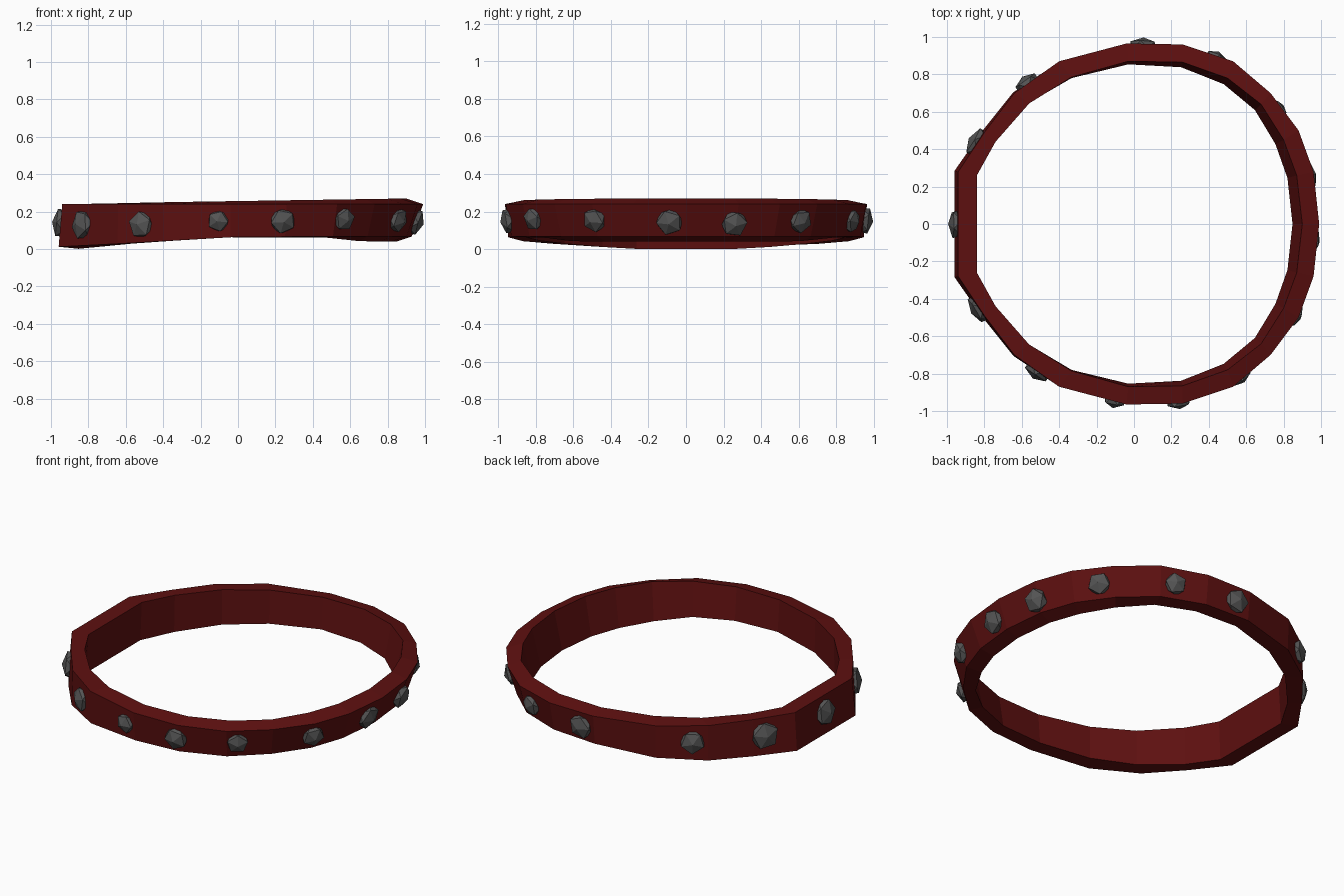
import bpy, bmesh, math
from mathutils import Vector, Matrix

if "Cube" in bpy.data.objects:
    bpy.data.objects.remove(bpy.data.objects["Cube"])

def material(name, col):
    m = bpy.data.materials.new(name)
    m.diffuse_color = (*col, 1)
    m.use_nodes = True
    m.node_tree.nodes["Principled BSDF"].inputs["Base Color"].default_value = m.diffuse_color
    return m

def finish(name, bm, mat):
    bmesh.ops.recalc_face_normals(bm, faces=bm.faces[:])
    me = bpy.data.meshes.new(name)
    bm.to_mesh(me)
    bm.free()
    me.materials.append(mat)
    ob = bpy.data.objects.new(name, me)
    bpy.context.collection.objects.link(ob)
    return ob

def curve(x, pts):
    """Piecewise linear height along x."""
    if x <= pts[0][0]:
        return pts[0][1]
    for (x0, a), (x1, b) in zip(pts, pts[1:]):
        if x <= x1:
            return a + (b - a) * (x - x0) / (x1 - x0)
    return pts[-1][1]

def taper(x):
    """How far the lower rim pulls inward: flares at the left, narrows at the right."""
    return curve(x, [(-0.94, -0.02), (0, 0.02), (0.99, 0.062)])

def mirrored(half):
    return half + [(x, -y) for x, y in reversed(half[1:])]

red = material("dark_red", (0.11, 0.005, 0.005))
grey = material("dark_grey", (0.09, 0.09, 0.09))

# Band: uneven ring outlines, mirrored front to back
outer = mirrored([(.99, 0), (.96, .28), (.88, .5), (.73, .7), (.53, .87), (.26, .96),
                  (-.04, .965), (-.40, .87), (-.64, .70), (-.80, .49), (-.94, .28)])
inner = mirrored([(.90, 0), (.87, .26), (.80, .45), (.68, .64), (.50, .78), (.26, .865),
                  (-.03, .87), (-.335, .785), (-.56, .645), (-.74, .44), (-.84, .26)])
outer_low = [(-.94, .012), (-.6, .03), (0, .065), (.99, .067)]
inner_low = [(-.85, .0), (-.5, .035), (0, .065), (.5, .06), (.7, .04), (.9, .04)]
inner_top = [(-.84, .24), (-.4, .25), (.9, .27)]

bm = bmesh.new()
rings = []
for (ox, oy), (ix, iy) in zip(outer, inner):
    ko, ki = 1 - taper(ox), 1 - taper(ix)
    rings.append([bm.verts.new(p) for p in (
        (ox, oy, 0.24), (ix, iy, curve(ix, inner_top)),
        (ix * ki, iy * ki, curve(ix, inner_low)),
        (ox * ko, oy * ko, curve(ox, outer_low)))])
n = len(rings)
for i in range(n):
    a, b = rings[i], rings[(i + 1) % n]
    for j in range(4):
        k = (j + 1) % 4
        bm.faces.new((a[j], a[k], b[k], b[j]))
finish("band", bm, red)

# Studs: flattened icosahedra, one vertex pointing outward
mid = [Vector((x, y)) * (1 - taper(x) / 2) for x, y in outer]

def on_band(p):
    best = None
    for a, b in zip(mid, mid[1:] + mid[:1]):
        t = max(0, min(1, (p - a).dot(b - a) / (b - a).length_squared))
        q = a + (b - a) * t
        if best is None or (q - p).length < (best[0] - p).length:
            d = (b - a).normalized()
            best = (q, Vector((d.y, -d.x)))
    return best

# x, y, height, radius
studs = [(-.95, 0, .14, .085), (-.85, .44, .135, .088), (-.57, .75, .14, .075),
         (.05, .97, .15, .078), (.44, .89, .15, .068), (.78, .62, .15, .07),
         (.95, .26, .135, .075), (.97, -.09, .145, .077), (.87, -.5, .155, .07),
         (.58, -.83, .16, .068), (.24, -.96, .15, .073), (-.11, -.96, .15, .062),
         (-.51, -.78, .13, .078), (-.84, -.46, .13, .085)]
for i, (x, y, z, r) in enumerate(studs):
    q, nrm = on_band(Vector((x, y)))
    out = (nrm + q.normalized()).normalized()
    out = Vector((out.x, out.y, -taper(x) / 0.19)).normalized()
    bm = bmesh.new()
    bmesh.ops.create_icosphere(bm, subdivisions=1, radius=1)
    place = (Matrix.Translation((q.x, q.y, z)) @ out.to_track_quat('Z', 'Y').to_matrix().to_4x4()
             @ Matrix.Rotation(0.45 * i, 4, 'Z') @ Matrix.Diagonal((r, r, 0.045, 1)))
    bmesh.ops.transform(bm, matrix=place, verts=bm.verts[:])
    finish(f"stud_{i + 1}", bm, grey)
